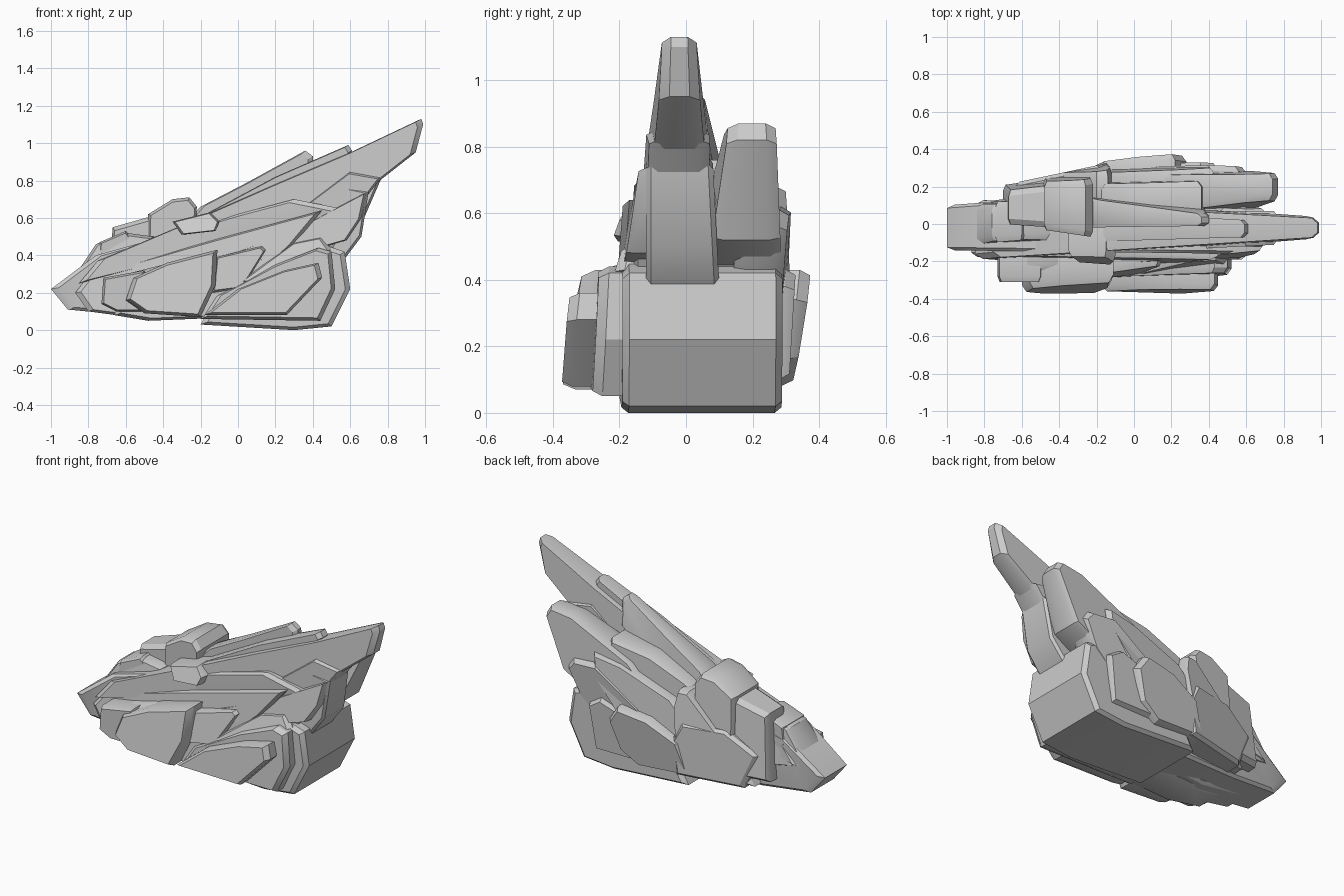
import bpy, bmesh
from mathutils import Vector


def slab(name, pts, ya, yb=None, lean=(0, 0), edge=0.03):
    """Chamfered rock slab: XZ profile, depth range ya at its left end to yb at its right end.
    lean moves the front and back faces in y between the profile's bottom and top."""
    yb = yb or ya
    xs, zs = [p[0] for p in pts], [p[1] for p in pts]
    x0, x1, z0, z1 = min(xs), max(xs), min(zs), max(zs)
    c = sum((Vector(p) for p in pts), Vector((0, 0))) / len(pts)
    half = max((Vector(p) - c).length for p in pts)
    shrink = 1 - min(0.1, 0.035 / half + 0.01)
    bm = bmesh.new()
    rings = []
    for side, full in ((0, 0), (0, 1), (1, 1), (1, 0)):
        ring = []
        for p in pts:
            q = c + (Vector(p) - c) * (1 if full else shrink)
            t, u = (q.x - x0) / (x1 - x0), (q.y - z0) / (z1 - z0)
            lo = ya[0] + (yb[0] - ya[0]) * t + lean[0] * u
            hi = ya[1] + (yb[1] - ya[1]) * t + lean[1] * u
            e = min(edge, 0.25 * (hi - lo)) if full else 0
            ring.append(bm.verts.new((q.x, hi - e if side else lo + e, q.y)))
        rings.append(ring)
    n = len(pts)
    for a, b in zip(rings, rings[1:]):
        for i in range(n):
            j = (i + 1) % n
            bm.faces.new((a[i], a[j], b[j], b[i]))
    bm.faces.new(rings[0])
    bm.faces.new(rings[-1])
    bmesh.ops.recalc_face_normals(bm, faces=bm.faces)
    me = bpy.data.meshes.new(name)
    bm.to_mesh(me)
    bm.free()
    ob = bpy.data.objects.new(name, me)
    bpy.context.collection.objects.link(ob)
    bpy.ops.object.select_all(action='DESELECT')
    ob.select_set(True)
    bpy.context.view_layer.objects.active = ob
    bpy.ops.object.shade_smooth_by_angle(angle=0.5)
    return ob


# Core mass and nose
slab("core_rock", [(-1, .22), (-.91, .11), (-.6, .08), (-.1, .06), (.3, .1), (.5, .42), (.6, .64),
                   (.3, .7), (0, .62), (-.4, .5), (-.76, .4)], (-.14, .1), (-.16, .22), edge=.015)
slab("nose_top", [(-.9, .25), (-.76, .46), (-.6, .52), (-.45, .5), (-.5, .2)], (-.13, .11), (-.13, .17),
     lean=(.05, -.03))

# Main spire and ridge slabs
slab("main_spire", [(-.85, .25), (-.4, .36), (0, .48), (.5, .62), (.72, .77), (.95, .95), (.99, 1.1),
                    (.98, 1.13), (.6, .95), (.2, .78), (-.3, .56), (-.75, .37)],
     (-.19, .13), (-.11, .08), lean=(.04, -.05))
slab("ridge_inner", [(-.4, .5), (.2, .82), (.59, .99), (.61, .96), (.5, .8), (0, .55)], (-.1, .08), (-.07, .02))
slab("ridge_outer", [(-.35, .5), (-.2, .66), (.05, .79), (.36, .96), (.4, .93), (.4, .78), (0, .5)],
     (-.02, .16), (-.01, .11), lean=(0, -.06))
slab("spire_buttress", [(.2, .55), (.6, .6), (.77, .82), (.6, .85)], (-.14, .07), (-.11, .07))
slab("right_pillar", [(.35, .4), (.57, .38), (.66, .5), (.7, .75), (.6, .77), (.4, .62)], (-.12, .1), (-.12, .1),
     lean=(0, -.02), edge=.015)

# Rear spire
slab("rear_spire", [(-.15, .3), (.4, .38), (.64, .52), (.77, .82), (.74, .87), (.6, .85), (.2, .66)],
     (.0, .27), (.06, .3), lean=(.07, -.03))

# Base block on the right
slab("base_block", [(-.2, .03), (.3, 0), (.5, .02), (.6, .22), (.57, .42), (.45, .46), (.1, .36), (-.15, .12)],
     (-.2, .28), (-.19, .29), edge=.02)

# Front layers
slab("front_long_slab", [(-.87, .2), (-.8, .1), (-.5, .06), (-.1, .1), (.3, .46), (.45, .64), (-.1, .49), (-.8, .29)],
     (-.19, 0), (-.26, 0), lean=(.07, 0), edge=.02)
slab("front_upper_slab", [(-.3, .3), (.3, .4), (.58, .48), (.66, .6), (.69, .74), (.35, .56)], (-.23, 0), (-.2, 0),
     lean=(.06, 0))
slab("front_low_layer", [(-.66, .08), (-.48, .05), (0, .07), (.1, .3), (-.2, .4), (-.6, .3)], (-.27, -.05),
     lean=(.03, 0))
slab("front_left_chip", [(-.73, .14), (-.72, .28), (-.5, .32), (-.45, .1), (-.65, .1)], (-.31, -.1))
slab("front_block", [(-.6, .16), (-.56, .28), (-.38, .36), (-.11, .43), (-.12, .24), (-.2, .07), (-.5, .09)],
     (-.38, -.12), (-.37, -.12), lean=(.06, 0), edge=.04)
slab("front_mid_chip", [(-.14, .2), (-.12, .39), (.13, .45), (.15, .43), (.02, .22)], (-.29, -.1), (-.26, -.1),
     lean=(.04, 0))
slab("front_wedge", [(0, .25), (.3, .47), (.45, .5), (.5, .43), (.2, .25)], (-.27, -.1), lean=(.08, 0))
slab("front_foot_slab", [(-.2, .06), (-.12, .18), (.2, .35), (.43, .44), (.5, .42), (.52, .22), (.44, .05)],
     (-.29, -.1), (-.28, -.1), lean=(.02, 0))
slab("front_foot_plate", [(-.18, .08), (0, .22), (.25, .32), (.43, .36), (.45, .28), (.26, .08)],
     (-.36, -.2), (-.38, -.2), lean=(.03, 0))
slab("front_nub", [(-.35, .58), (-.3, .51), (-.12, .53), (-.1, .58), (-.15, .63)], (-.2, 0), (-.23, 0),
     lean=(.05, 0))

# Top blocks on the left shoulder
slab("shoulder_block", [(-.49, .3), (-.48, .62), (-.35, .7), (-.26, .71), (-.22, .66), (-.24, .3)],
     (-.03, .25), (-.07, .27), lean=(0, -.03))
slab("shoulder_left", [(-.7, .15), (-.67, .55), (-.46, .61), (-.42, .15)], (0, .21), (-.02, .25),
     lean=(0, -.04))
slab("shoulder_chip", [(-.76, .3), (-.74, .47), (-.6, .53), (-.53, .45), (-.55, .3)], (-.1, .12), (-.08, .12))

# Rear layers
slab("rear_long_slab", [(-.6, .1), (-.4, .4), (-.15, .62), (.1, .72), (.36, .76), (.38, .68), (.2, .35), (.1, .1)],
     (0, .22), (.03, .26), lean=(0, -.03))
slab("rear_mid_slab", [(-.3, .3), (-.1, .52), (.25, .65), (.43, .68), (.42, .55), (.2, .3)], (.1, .28), (.1, .33),
     lean=(0, -.03))
slab("rear_upper_slab", [(-.4, .4), (-.2, .6), (-.14, .6), (-.12, .5), (-.15, .25)], (.1, .29), (.1, .33),
     lean=(0, -.04))
slab("rear_left_slab", [(-.55, .09), (-.64, .3), (-.45, .42), (-.18, .42), (-.12, .3), (-.15, .1)],
     (.05, .22), (.05, .33), edge=.02)
slab("rear_right_slab", [(0, .2), (.1, .42), (.4, .62), (.56, .61), (.6, .56), (.52, .4), (.3, .2)],
     (.1, .29), (.15, .27), lean=(0, .04))
slab("rear_foot_slab", [(-.25, .1), (-.18, .3), (.02, .4), (.22, .43), (.28, .34), (.22, .16), (.1, .08)],
     (.1, .3), (.12, .33), lean=(0, .05), edge=.035)
slab("rear_foot_chip", [(.1, .1), (.15, .36), (.36, .43), (.44, .38), (.4, .1)], (.1, .31), lean=(0, .02))
